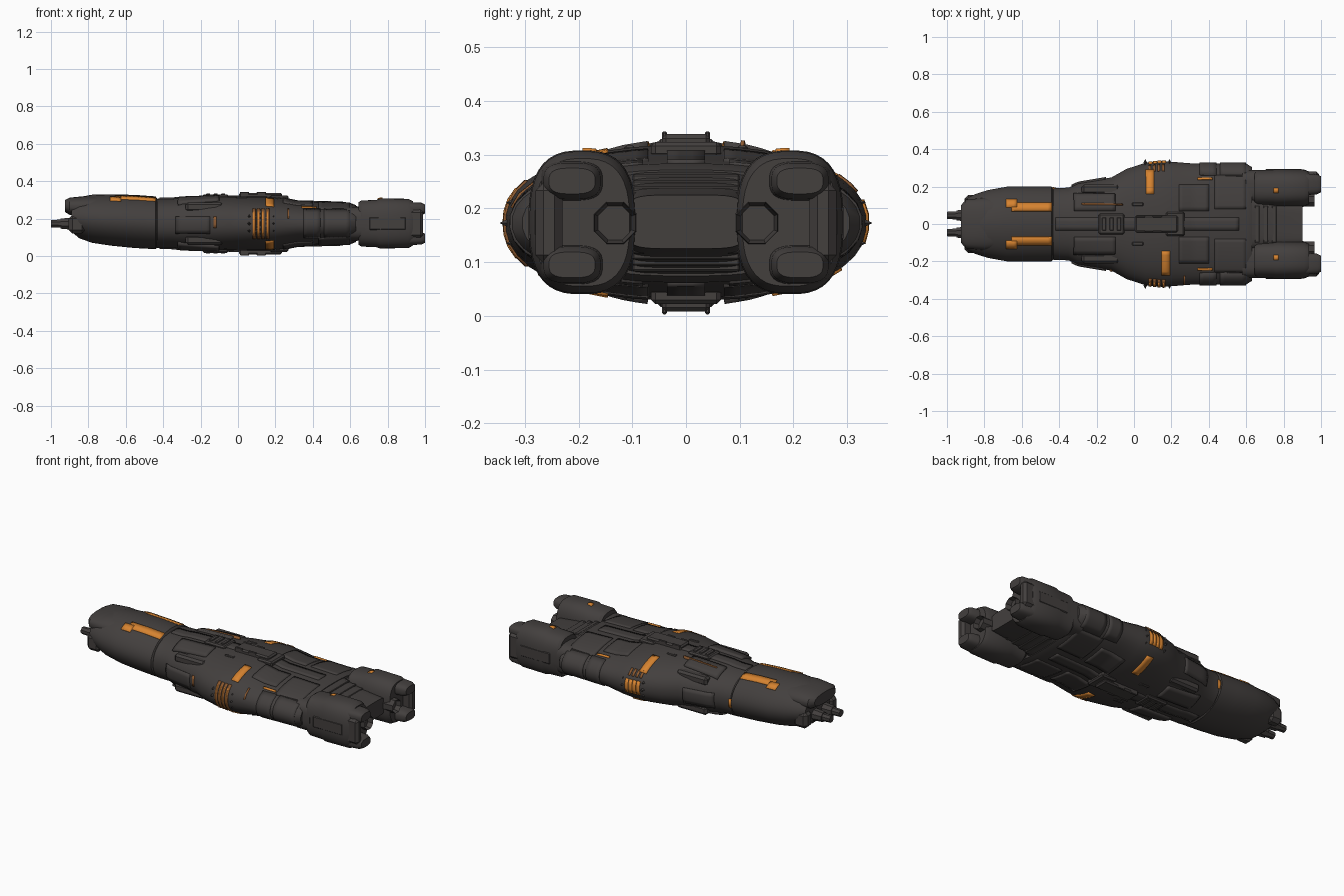
import bpy, bmesh, math
from mathutils import Vector
from mathutils.bvhtree import BVHTree

cube = bpy.data.objects.get("Cube")
if cube:
    bpy.data.objects.remove(cube, do_unlink=True)

MID = 0.173
SIDES = ((1, "left"), (-1, "right"))
parts = []
skin_verts, skin_faces = [], []


def material(name, rgb):
    m = bpy.data.materials.new(name)
    m.use_nodes = True
    m.diffuse_color = (*rgb, 1)
    m.node_tree.nodes["Principled BSDF"].inputs["Base Color"].default_value = (*rgb, 1)
    return m


HULL = material("charcoal hull", (0.056, 0.050, 0.048))
ORANGE = material("orange paint", (0.68, 0.23, 0.03))
RUST = material("faded orange", (0.26, 0.10, 0.03))


def finish(name, bm, mat):
    bmesh.ops.recalc_face_normals(bm, faces=bm.faces)
    mesh = bpy.data.meshes.new(name)
    bm.to_mesh(mesh)
    bm.free()
    mesh.materials.append(mat)
    ob = bpy.data.objects.new(name, mesh)
    bpy.context.collection.objects.link(ob)
    parts.append(ob)
    return ob


def loft(name, stations, cy=0, power=2.4, seg=40, skin=False):
    """Skin rounded sections (x, half width, top, bottom) along x."""
    bm = bmesh.new()
    rings = []
    for x, w, top, bot in stations:
        ring = []
        for i in range(seg):
            a = math.tau * (i + 0.5) / seg
            c, s = math.cos(a), math.sin(a)
            y = math.copysign(abs(c) ** (2 / power), c) * w
            z = math.copysign(abs(s) ** (2 / power), s) * (top - bot) / 2
            ring.append(bm.verts.new((x, cy + y, (top + bot) / 2 + z)))
        rings.append(ring)
    for a, b in zip(rings, rings[1:]):
        for i in range(seg):
            j = (i + 1) % seg
            bm.faces.new((a[i], a[j], b[j], b[i]))
    bm.faces.new(rings[0])
    bm.faces.new(rings[-1])
    if skin:
        bm.verts.index_update()
        base = len(skin_verts)
        skin_verts.extend(v.co.copy() for v in bm.verts)
        skin_faces.extend([base + v.index for v in f.verts] for f in bm.faces)
    return finish(name, bm, HULL)


def block(name, x, y, z, sx, sy, sz, bevel=0.008):
    bm = bmesh.new()
    bmesh.ops.create_cube(bm, size=1)
    for v in bm.verts:
        v.co = Vector((x + v.co.x * sx, y + v.co.y * sy, z + v.co.z * sz))
    bmesh.ops.bevel(bm, geom=bm.edges[:], offset=bevel, segments=1, affect='EDGES')
    return finish(name, bm, HULL)


def tube(name, x0, x1, y, z, r0, r1, sides=8, depth=0):
    """Barrel along x, with an optional recessed rear mouth."""
    bm = bmesh.new()
    bmesh.ops.create_cone(bm, cap_ends=True, segments=sides, radius1=r0, radius2=r1, depth=x1 - x0)
    if depth:
        cap = [f for f in bm.faces if f.normal.z > 0.9]
        bmesh.ops.inset_region(bm, faces=cap, thickness=r1 * 0.22)
        bmesh.ops.translate(bm, verts=cap[0].verts, vec=(0, 0, -depth))
    turn = math.pi / sides
    for v in bm.verts:
        p = v.co
        c, s = math.cos(turn), math.sin(turn)
        v.co = Vector(((x0 + x1) / 2 + p.z, y + p.x * c - p.y * s, z + p.x * s + p.y * c))
    return finish(name, bm, HULL)


def spike(name, x, y, z, out, size):
    """Small pyramid pointing sideways."""
    bm = bmesh.new()
    bmesh.ops.create_cone(bm, cap_ends=True, segments=4, radius1=size, radius2=0, depth=size * 2)
    for v in bm.verts:
        v.co = Vector((x + v.co.x, y + out * v.co.z, z + v.co.y))
    return finish(name, bm, HULL)


def plate(name, side, x0, x1, a0, a1, thick=0.0095, mat=HULL):
    """Plate that follows the skin; a is y on top/bottom and z on the flanks."""
    bm = bmesh.new()
    nx, na = max(2, int((x1 - x0) / 0.02)), max(2, int(abs(a1 - a0) / 0.02))
    grid = []
    for i in range(nx + 1):
        row = []
        for j in range(na + 1):
            x, a = x0 + (x1 - x0) * i / nx, a0 + (a1 - a0) * j / na
            if side in ("top", "bottom"):
                d = Vector((0, 0, -1 if side == "top" else 1))
                start = Vector((x, a, MID)) - d
            else:
                d = Vector((0, -1 if side == "left" else 1, 0))
                start = Vector((x, 0, a)) - d
            hit = skin.ray_cast(start, d)[0]
            row.append(bm.verts.new(hit) if hit else None)
        grid.append(row)
    for i in range(nx):
        for j in range(na):
            q = (grid[i][j], grid[i + 1][j], grid[i + 1][j + 1], grid[i][j + 1])
            if all(q):
                bm.faces.new(q)
    ob = finish(name, bm, mat)
    mod = ob.modifiers.new("thickness", 'SOLIDIFY')
    mod.thickness, mod.offset = thick, 0


# Rounded bow, broad main hull and sloping tail block
loft("bow_hull", [
    (-.89, .14, .29, .13), (-.85, .16, .315, .095), (-.78, .182, .328, .07),
    (-.68, .2, .33, .055), (-.55, .2, .327, .042), (-.44, .2, .319, .036),
    (-.43, .188, .302, .045), (-.4, .188, .302, .045)], power=1.95, skin=True)
loft("main_hull", [
    (-.45, .17, .295, .05), (-.43, .192, .307, .042), (-.35, .195, .307, .042),
    (-.3, .22, .313, .035), (-.12, .25, .318, .03), (-.04, .295, .318, .028),
    (.06, .328, .318, .028), (.15, .337, .318, .028), (.22, .332, .312, .033),
    (.32, .324, .292, .054), (.6, .324, .284, .062), (.63, .305, .272, .074)],
    power=2.25, skin=True)
loft("tail_block", [(.58, .15, .28, .066), (.66, .13, .26, .087),
                    (.76, .12, .238, .11), (.9, .11, .225, .125)], power=5)

# Nose brow and twin forward guns
loft("nose_brow", [(-.925, .1, .3, .235), (-.9, .13, .312, .22),
                   (-.8, .14, .322, .2), (-.7, .13, .32, .19)], power=2.5)
for s, label in SIDES:
    tube(label + "_gun_mount", -.95, -.86, s * .046, MID, .029, .038)
    tube(label + "_gun_barrel", -1, -.93, s * .046, MID, .021, .024)
    block(label + "_nose_cheek", -.86, s * .12, .17, .09, .07, .1, .02)

# Engine nacelles: collar, body, split end lobes and thrust nozzle
for s, label in SIDES:
    loft(label + "_nacelle_collar", [(.58, .09, .262, .083), (.68, .09, .262, .083)], s * .2, 3.2)
    loft(label + "_nacelle", [
        (.645, .088, .288, .06), (.66, .097, .297, .05), (.74, .097, .3, .047),
        (.76, .1, .308, .04), (.91, .098, .306, .042), (.935, .088, .293, .055)],
        s * .193, 2.7, skin=True)
    for z, lobe in ((.251, "upper"), (.095, "lower")):
        loft(label + "_" + lobe + "_lobe", [
            (.9, .06, z + .038, z - .038), (.98, .053, z + .034, z - .034),
            (1, .043, z + .024, z - .024)], s * .212, 3, 24)
    block(label + "_lobe_bridge", .945, s * .255, MID, .09, .05, .15, .015)
    tube(label + "_nozzle", .88, .965, s * .132, MID, .044, .041, 8, .04)
    block(label + "_nacelle_rib", .8, s * .286, MID, .2, .014, .07, .006)

skin = BVHTree.FromPolygons(skin_verts, skin_faces)

# Armour plating, repeated above and below
for face, sz in (("top", 1), ("bottom", -1)):
    z = lambda h: MID + sz * h
    plate(face + "_spine", face, -.42, .56, -.035, .035, .012)
    block(face + "_spine_tower", .12, 0, z(.147), .23, .09, .036)
    block(face + "_tower_step", .22, 0, z(.136), .1, .13, .03)
    block(face + "_front_hatch", -.12, 0, z(.145), .14, .11, .022)
    for i in range(3):
        block(face + "_hatch_rib", -.16 + i * .04, 0, z(.156), .02, .07, .01, .002)
    for s, label in SIDES:
        n = label + "_" + face
        plate(n + "_shoulder", face, -.32, -.1, s * .07, s * .16, .022)
        plate(n + "_aft_plate", face, .24, .4, s * .07, s * .21, .012)
        plate(n + "_rear_plate", face, .43, .6, s * .08, s * .26, .01)
        for j in (-1, 1):
            block(n + "_tower_fin", .08 + j * .045, s * .04, z(.16), .05, .01, .02, .003)
        block(n + "_sensor", .02, s * .105, z(.134), .06, .02, .02, .004)
    # Stepped ramp over the tail
    for i in range(4):
        block(face + "_tail_step", .66 + i * .045, 0, z(.083 - i * .011), .025, .2, .014, .003)

# Flank plating, saw-tooth spikes and waist pods
for s, label in SIDES:
    plate(label + "_waist_flank", label, -.33, -.15, .12, .21, .014)
    plate(label + "_aft_flank", label, .35, .44, .1, .25, .01)
    plate(label + "_rear_flank", label, .46, .6, .1, .25, .01)
    for z in (.085, .261):
        block(label + "_waist_pod", -.18, s * .185, z, .2, .05, .05, .012)
    for z, reach in ((.135, .324), (MID, .336), (.211, .324)):
        for x in (.06, .19):
            spike(label + "_flank_spike", x, s * reach, z, s, .011)

# Orange deck markings
for s, label in SIDES:
    plate(label + "_bow_stripe", "top", -.655, -.44, s * .068, s * .114, mat=ORANGE)
    plate(label + "_bow_stripe_hook", "top", -.685, -.625, s * .088, s * .132, .0098, ORANGE)
    plate(label + "_rear_line", "top", .34, .42, s * .236, s * .246, .0145, ORANGE)
    plate(label + "_nacelle_spot", "top", .747, .773, s * .18 - .013, s * .18 + .013, mat=ORANGE)
    x, inner = (.085, .16) if s > 0 else (.17, .145)
    for face, shift in (("top", 0), ("bottom", .045 if s > 0 else 0)):
        plate(label + "_" + face + "_bar", face, x + shift - .022, x + shift + .022,
              s * inner, s * (inner + .128), mat=ORANGE)

# Flank stripes: bright and short on the left, worn and tall on the right
for i in range(4):
    x = .078 + i * .024
    plate("left_flank_stripe", "left", x, x + .02, .135, .215, mat=ORANGE)
    plate("left_stripe_fade", "left", x, x + .012, .23, .26, mat=RUST)
    plate("right_flank_stripe", "right", x, x + .017, .095, .25, mat=RUST)
    plate("right_stripe_core", "right", x + .004, x + .011, .11, .235, .0115, ORANGE)
plate("right_faded_stripe", "right", .265, .273, .2, .25, mat=RUST)
plate("left_shoulder_line", "top", -.28, -.06, .1, .107, .0315, RUST)
plate("right_waist_mark", "right", -.13, -.115, .15, .21, mat=RUST)
plate("left_bow_mark", "left", -.435, -.42, .145, .195, mat=ORANGE)

# Smooth curved skin while keeping hard edges
bpy.ops.object.select_all(action='DESELECT')
for ob in parts:
    ob.select_set(True)
bpy.context.view_layer.objects.active = parts[0]
bpy.ops.object.shade_smooth_by_angle(angle=math.radians(30))
